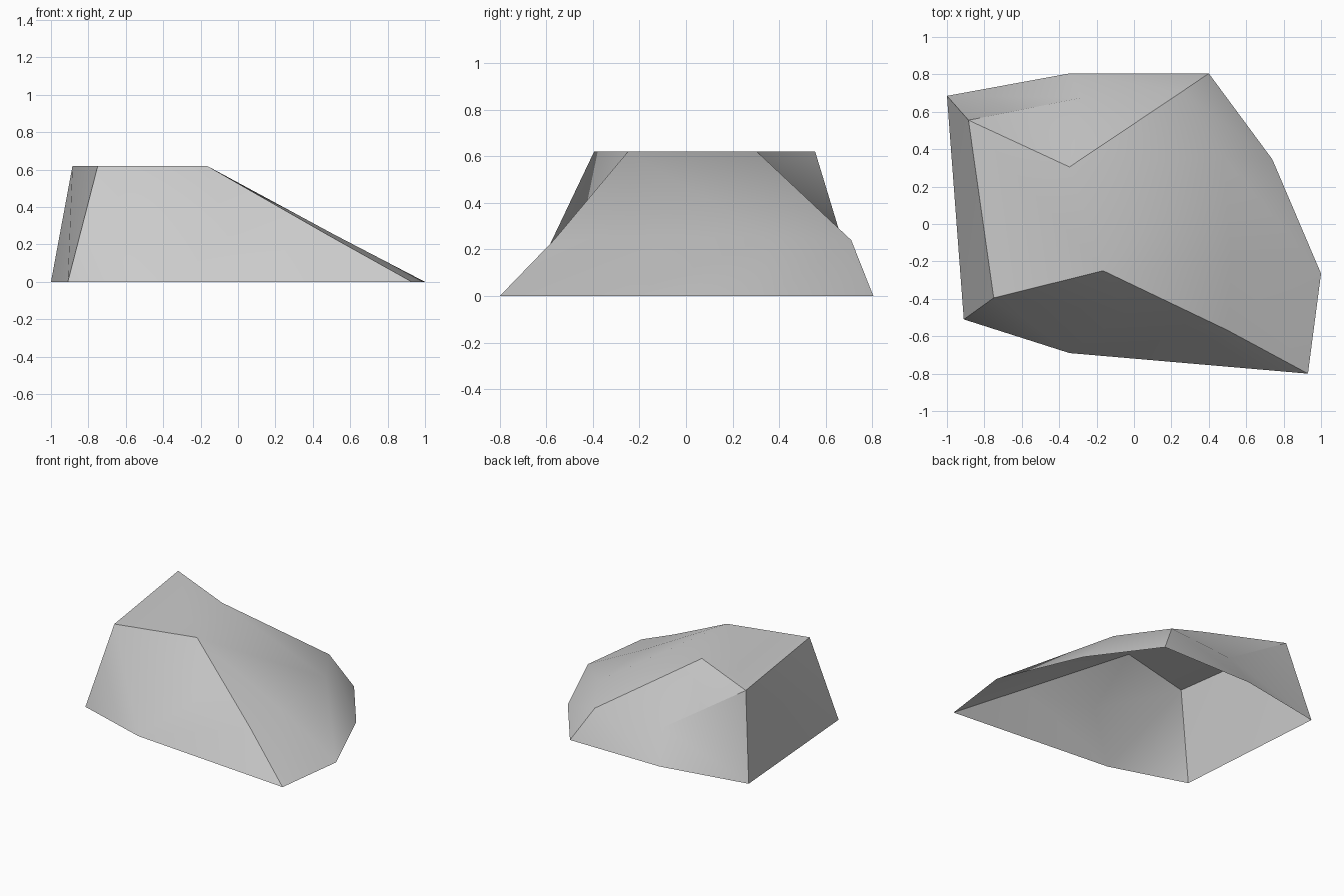
import bpy
import bmesh
from math import radians

cube = bpy.data.objects.get("Cube")
if cube:
    bpy.data.objects.remove(cube, do_unlink=True)

# One stone grey for the whole shell
stone = bpy.data.materials.new("stone_grey")
stone.use_nodes = True
GREY = (0.6, 0.6, 0.6, 1)
stone.diffuse_color = GREY
stone.node_tree.nodes["Principled BSDF"].inputs["Base Color"].default_value = GREY

TOP = 0.62
corners = {
    # flat summit
    "A": (-.885, .555, TOP), "B": (-.345, .305, TOP),
    "C": (-.165, -.25, TOP), "D": (-.75, -.395, TOP),
    # shoulder points
    "V": (.26, .71, .24), "W": (-.28, .675, .225), "X": (.48, .36, .255),
    "Y": (.52, -.22, .25), "G": (.5, -.568, .24), "P": (-.05, -.475, .25),
    # ground outline
    "a": (-1, .685, 0), "b": (-.345, .805, 0), "c": (.4, .805, 0),
    "d": (.74, .345, 0), "e": (1, -.265, 0), "f": (.93, -.8, 0),
    "h": (-.345, -.69, 0), "i": (-.91, -.51, 0),
}

# Facets of each side, spelled by corner letters; the underside is open
sides = {
    "summit": "ADCB",
    "left_end": "aiA iDA",
    "back": "ABW BVW Vcb VbW Wba AWa",
    "slope": "BXV VXd Vdc BCX CYX XYe Xed CGY Yfe YGf",
    "front": "DPC DhP Dih CPG PhG Ghf",
}

bm = bmesh.new()
verts = {name: bm.verts.new(co) for name, co in corners.items()}
for facets in sides.values():
    for facet in facets.split():
        bm.faces.new([verts[k] for k in facet])
bmesh.ops.recalc_face_normals(bm, faces=bm.faces)
# Keep the summit, and so the whole shell, facing outward
summit = max(bm.faces, key=lambda face: face.calc_center_median().z)
if summit.normal.z < 0:
    bmesh.ops.reverse_faces(bm, faces=bm.faces)

mesh = bpy.data.meshes.new("rock_shell")
bm.to_mesh(mesh)
bm.free()
mesh.materials.append(stone)
rock = bpy.data.objects.new("rock_shell", mesh)
bpy.context.collection.objects.link(rock)

# Smooth facets with crisp main ridges
bpy.ops.object.select_all(action="DESELECT")
rock.select_set(True)
bpy.context.view_layer.objects.active = rock
bpy.ops.object.shade_smooth_by_angle(angle=radians(35))
